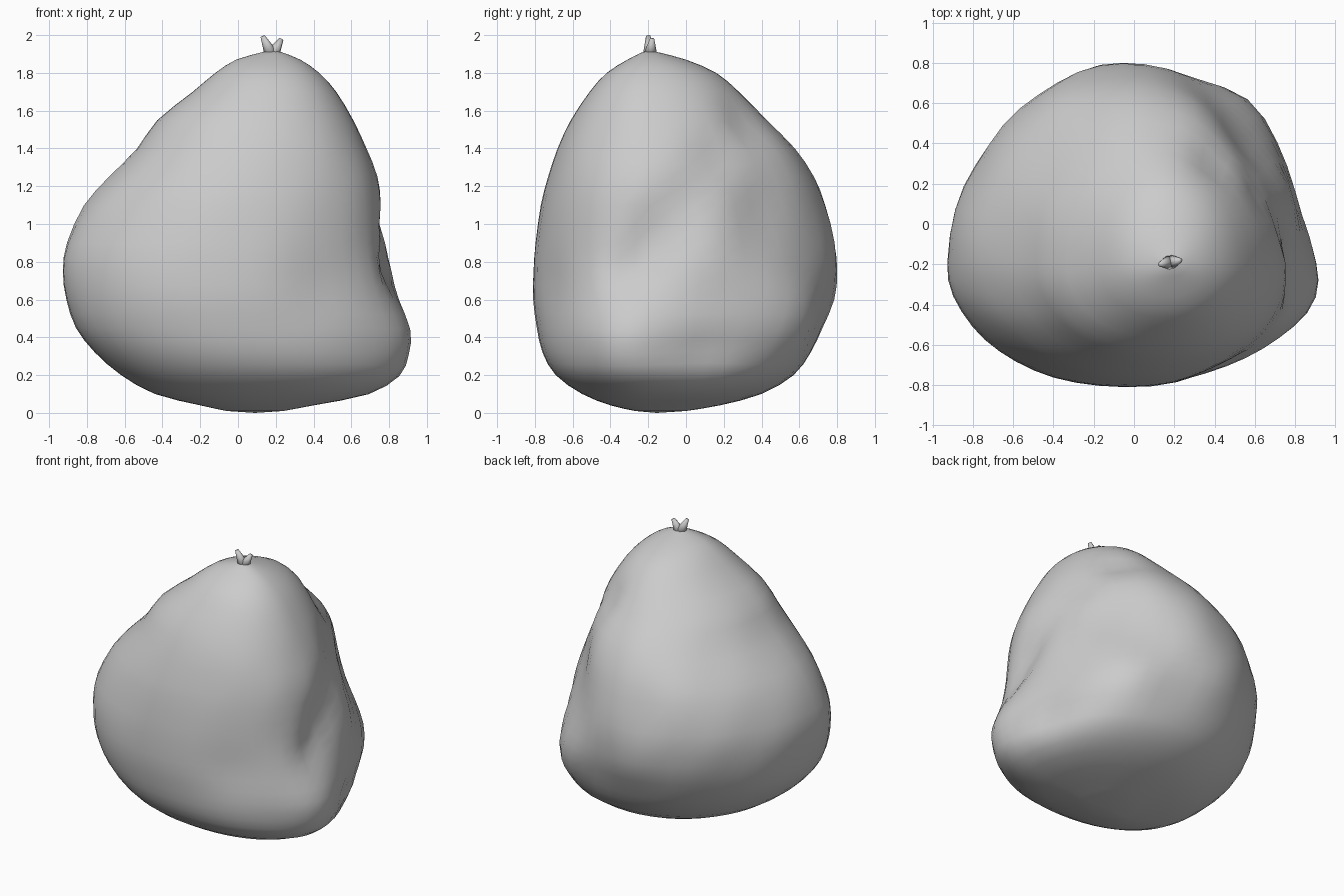
import bpy
import bmesh
import math
from mathutils import Vector

cube = bpy.data.objects.get("Cube")
if cube:
    bpy.data.objects.remove(cube, do_unlink=True)

# One plain cloth colour
cloth = bpy.data.materials.new("grey_cloth")
cloth.use_nodes = True
cloth.diffuse_color = (0.6, 0.6, 0.6, 1)
shader = next(n for n in cloth.node_tree.nodes if n.type == "BSDF_PRINCIPLED")
shader.inputs["Base Color"].default_value = cloth.diffuse_color

# Sack profile: height, x from, x to, y from, y to
PROFILE = [
    (0.01, -0.06, 0.24, -0.27, 0.0),
    (0.04, -0.2, 0.4, -0.4, 0.18),
    (0.1, -0.44, 0.69, -0.55, 0.4),
    (0.2, -0.62, 0.84, -0.69, 0.57),
    (0.32, -0.76, 0.87, -0.76, 0.66),
    (0.45, -0.86, 0.88, -0.79, 0.72),
    (0.6, -0.91, 0.85, -0.81, 0.78),
    (0.75, -0.93, 0.82, -0.81, 0.8),
    (0.9, -0.91, 0.79, -0.8, 0.79),
    (1.1, -0.82, 0.77, -0.77, 0.74),
    (1.25, -0.69, 0.74, -0.73, 0.68),
    (1.4, -0.54, 0.68, -0.68, 0.58),
    (1.55, -0.43, 0.61, -0.61, 0.43),
    (1.7, -0.24, 0.52, -0.51, 0.28),
    (1.8, -0.12, 0.43, -0.42, 0.16),
    (1.87, -0.01, 0.33, -0.31, 0.0),
    (1.91, 0.13, 0.23, -0.23, -0.15),
]

# Soft dents and lumps: place, radius, push
GROOVE = [(0.4, 0.3, 1.52), (0.58, 0.14, 1.32), (0.68, 0.0, 1.14),
          (0.76, -0.16, 0.95), (0.8, -0.28, 0.76)]
LUMPS = [(Vector(p), 0.13, -0.06) for p in GROOVE] + [
    (Vector((0.84, -0.36, 0.36)), 0.2, 0.06),    # low front corner
    (Vector((0.55, 0.58, 0.48)), 0.25, 0.08),    # low back lobe
    (Vector((0.58, 0.42, 1.15)), 0.3, -0.06),    # slope above the back lobe
    (Vector((0.72, 0.15, 0.85)), 0.2, 0.03),     # side lobe
    (Vector((0.45, -0.7, 0.65)), 0.2, -0.03),    # hollow above the front ledge
    (Vector((0.8, 0.1, 0.33)), 0.15, -0.04),     # tuck under the side lobe
    (Vector((-0.65, 0.47, 0.75)), 0.4, -0.04),   # flatter back right
    (Vector((-0.55, -0.55, 1.05)), 0.35, -0.04), # flatter front right
]
SEGMENTS = 48
MIDDLE = Vector((0.05, -0.15, 0.75))


def smooth_rows(rows, steps):
    """Curve through the rows, with extra rows between them."""
    result = []
    for i in range(len(rows) - 1):
        a, b = rows[max(i - 1, 0)], rows[i]
        c, d = rows[i + 1], rows[min(i + 2, len(rows) - 1)]
        for s in range(steps):
            t = s / steps
            result.append([
                q + t / 2 * (r - p + t * (2 * p - 5 * q + 4 * r - w
                                          + t * (3 * (q - r) + w - p)))
                for p, q, r, w in zip(a, b, c, d)])
    return result + [rows[-1]]


def power(value, exponent):
    return math.copysign(abs(value) ** exponent, value)


def sack_point(row, angle):
    z, x0, x1, y0, y1 = row
    co, si = math.cos(angle), math.sin(angle)
    # Blunt front half and longer, rounder back half around the neck line
    exponent = 2 / (2.06 - 0.08 * si)
    depth = y1 - NECK.y if si > 0 else NECK.y - y0
    point = Vector(((x0 + x1) / 2 + (x1 - x0) / 2 * power(co, exponent),
                    NECK.y + depth * power(si, exponent), z))
    push = sum(amount * math.exp(-((point - place).length / radius) ** 2)
               for place, radius, amount in LUMPS)
    # Slanting creases, strongest at mid height and away from the front
    fade = math.sin(math.pi * min(max(z / 1.9, 0), 1)) ** 2 * (0.6 + 0.4 * si)
    crease = math.sin(7 * angle + 5 * z) + 0.7 * math.sin(12 * angle - 9 * z)
    push += 0.006 * fade * crease
    outward = (point - MIDDLE).normalized()
    outward.z *= 0.4
    return point + outward * push


def add_object(name, bm):
    bmesh.ops.recalc_face_normals(bm, faces=bm.faces)
    for face in bm.faces:
        face.smooth = True
    mesh = bpy.data.meshes.new(name)
    bm.to_mesh(mesh)
    bm.free()
    mesh.materials.append(cloth)
    obj = bpy.data.objects.new(name, mesh)
    bpy.context.collection.objects.link(obj)


# Sack body, lofted through the rows
NECK = Vector((0.18, -0.19, 1.89))
bm = bmesh.new()
rings = [[bm.verts.new(sack_point(row, math.tau * i / SEGMENTS))
          for i in range(SEGMENTS)] for row in smooth_rows(PROFILE, 2)]
for low, high in zip(rings, rings[1:]):
    for i in range(SEGMENTS):
        j = (i + 1) % SEGMENTS
        bm.faces.new((low[i], low[j], high[j], high[i]))
# Close the base and the neck with fans
for ring, lift in ((rings[0], -0.01), (rings[-1], 0.01)):
    centre = sum((v.co for v in ring), Vector()) / SEGMENTS
    hub = bm.verts.new(centre + Vector((0, 0, lift)))
    for i in range(SEGMENTS):
        bm.faces.new((ring[i], ring[(i + 1) % SEGMENTS], hub))
add_object("sack_body", bm)

# Two gathered ends of cloth at the top
for name, tip in (("left_tied_end", Vector((0.23, -0.18, 1.98))),
                  ("right_tied_end", Vector((0.13, -0.2, 1.995)))):
    bm = bmesh.new()
    axis = tip - NECK
    bmesh.ops.create_cone(bm, cap_ends=True, segments=8, radius1=0.04,
                          radius2=0.012, depth=axis.length)
    turn = axis.to_track_quat("Z", "Y").to_matrix().to_4x4()
    turn.translation = (NECK + tip) / 2
    bmesh.ops.transform(bm, matrix=turn, verts=bm.verts)
    add_object(name, bm)
